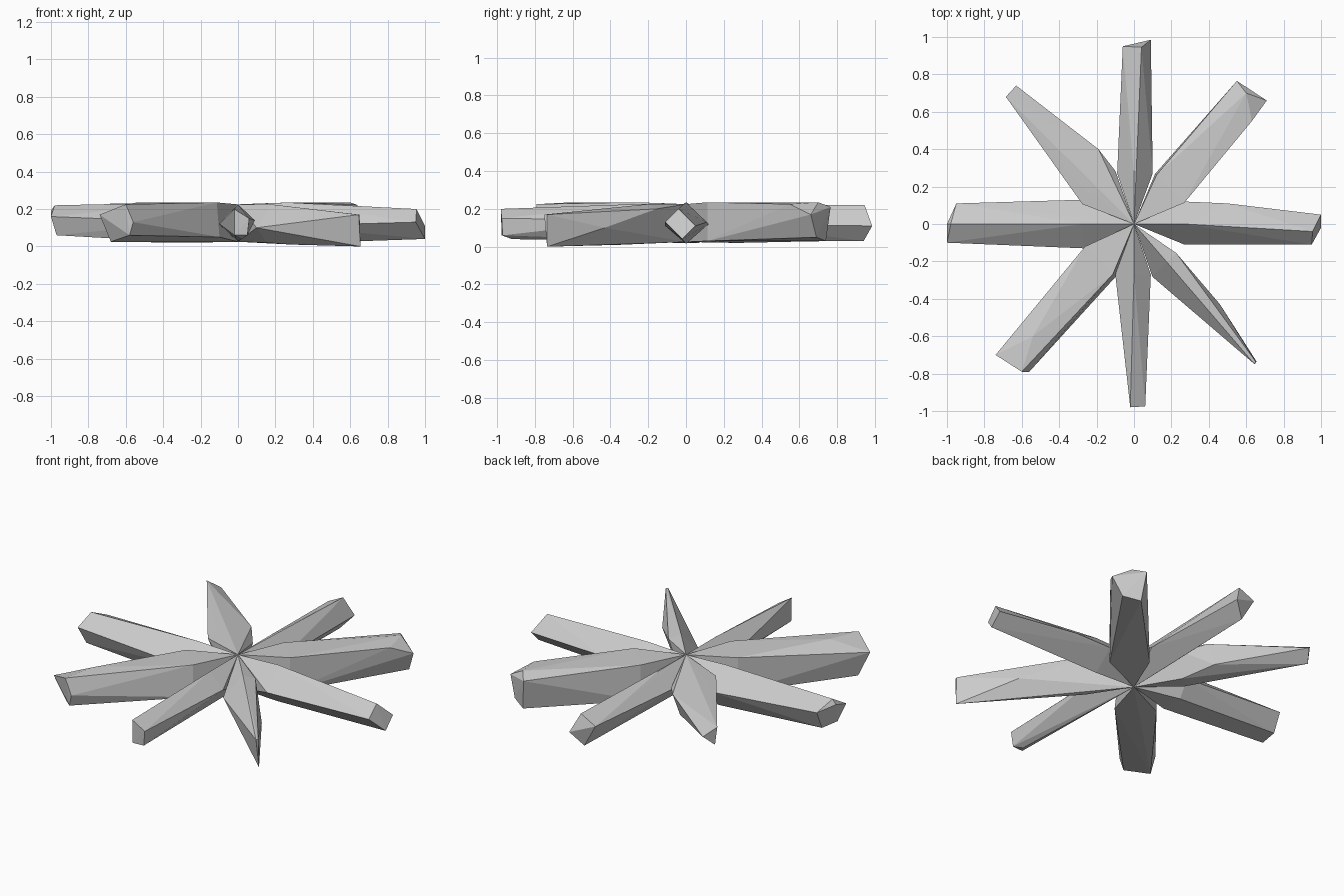
import bpy, bmesh, math
from mathutils import Vector


def shard(name, angle, shoulder, tip, r=0.27):
    """Faceted spike: hull of a centre edge, a shoulder section (side, z) and tip corners."""
    a = math.radians(angle)
    out = Vector((math.cos(a), math.sin(a), 0))
    left = Vector((-out.y, out.x, 0))
    pts = [Vector((0, 0, 0.225)), Vector((0, 0, 0.025))]
    pts += [out * r + left * u + Vector((0, 0, z)) for u, z in shoulder]
    pts += [Vector(p) for p in tip]
    bm = bmesh.new()
    for p in pts:
        bm.verts.new(p)
    res = bmesh.ops.convex_hull(bm, input=bm.verts[:])
    loose = [v for v in bm.verts if not v.link_faces]
    bmesh.ops.delete(bm, geom=loose, context='VERTS')
    bmesh.ops.recalc_face_normals(bm, faces=bm.faces[:])
    mesh = bpy.data.meshes.new(name)
    bm.to_mesh(mesh)
    bm.free()
    ob = bpy.data.objects.new(name, mesh)
    bpy.context.collection.objects.link(ob)
    return ob


# cross-sections shared by several spikes
diamond = [(0.12, 0.12), (0.0, 0.235), (-0.11, 0.11), (0.0, 0.015)]
hexagon = [(0.13, 0.13), (0.0, 0.235), (-0.13, 0.12), (-0.07, 0.02), (0.07, 0.02)]
narrow = [(0.09, 0.14), (0.0, 0.225), (-0.10, 0.12), (0.0, 0.03)]

# long left-right spikes
shard("right_spike", 0, diamond,
      [(0.95, -0.11, 0.13), (0.955, -0.04, 0.20), (1.0, 0.05, 0.11),
       (1.0, -0.02, 0.04), (0.5, 0.11, 0.13)])
shard("left_spike", 180, hexagon,
      [(-1.0, -0.10, 0.16), (-1.0, 0.0, 0.19), (-0.98, 0.0, 0.22),
       (-0.95, 0.11, 0.17), (-0.97, -0.06, 0.06), (-0.95, 0.06, 0.06)])

# back and front spikes
shard("back_spike", 90, narrow,
      [(-0.06, 0.95, 0.17), (0.04, 0.945, 0.22), (0.09, 0.985, 0.11),
       (0.02, 0.94, 0.03)])
shard("front_spike", 270, narrow,
      [(-0.02, -0.98, 0.20), (0.06, -0.975, 0.15), (0.05, -0.97, 0.06),
       (-0.02, -0.975, 0.06), (0.02, -0.92, 0.04)])

# thick square diagonal beams
shard("back_right_beam", 45,
      [(0.10, 0.23), (-0.11, 0.235), (-0.11, 0.03), (0.11, 0.02)],
      [(0.55, 0.765, 0.21), (0.71, 0.66, 0.17), (0.60, 0.70, 0.235),
       (0.63, 0.55, 0.225), (0.57, 0.74, 0.03), (0.66, 0.69, 0.05)])
shard("front_left_beam", 225,
      [(0.11, 0.235), (-0.10, 0.23), (-0.10, 0.02), (0.13, 0.05)],
      [(-0.74, -0.70, 0.17), (-0.54, -0.60, 0.235), (-0.60, -0.79, 0.225),
       (-0.56, -0.79, 0.13), (-0.58, -0.78, 0.06), (-0.68, -0.67, 0.025)])

# thin blade-like diagonals
shard("back_left_blade", 135,
      [(0.12, 0.21), (-0.13, 0.16), (-0.06, 0.03), (0.06, 0.05)],
      [(-0.685, 0.68, 0.23), (-0.63, 0.74, 0.18), (-0.67, 0.68, 0.12),
       (-0.19, 0.40, 0.19), (-0.30, 0.22, 0.22), (-0.24, 0.40, 0.08)])
shard("front_right_blade", 315,
      [(0.05, 0.20), (-0.13, 0.10), (-0.02, 0.225), (-0.05, 0.02)],
      [(0.65, -0.735, 0.17), (0.645, -0.75, 0.17), (0.655, -0.735, 0.0),
       (0.46, -0.43, 0.10), (0.29, -0.35, 0.01)])
